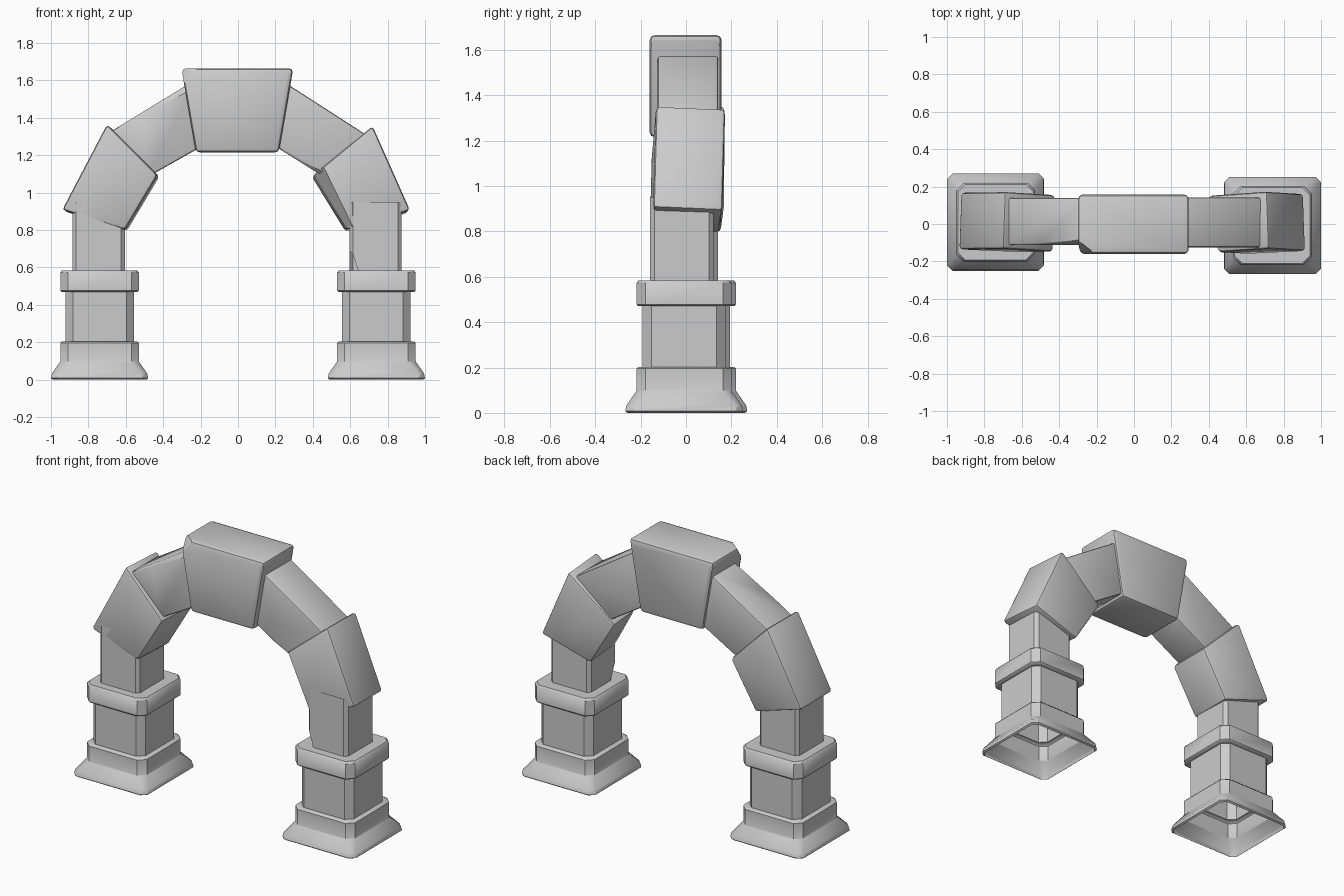
import bpy, bmesh, math
from mathutils import Vector, Matrix

if "Cube" in bpy.data.objects:
    bpy.data.objects.remove(bpy.data.objects["Cube"])

stone = bpy.data.materials.new("grey_stone")
stone.use_nodes = True
GREY = (0.6, 0.6, 0.6, 1)
stone.diffuse_color = GREY
stone.node_tree.nodes["Principled BSDF"].inputs["Base Color"].default_value = GREY


def finish(bm, name, angle):
    mesh = bpy.data.meshes.new(name)
    bmesh.ops.recalc_face_normals(bm, faces=bm.faces)
    bm.to_mesh(mesh)
    bm.free()
    mesh.materials.append(stone)
    ob = bpy.data.objects.new(name, mesh)
    bpy.context.collection.objects.link(ob)
    bpy.ops.object.select_all(action='DESELECT')
    ob.select_set(True)
    bpy.context.view_layer.objects.active = ob
    bpy.ops.object.shade_smooth_by_angle(angle=math.radians(angle))
    return ob


def chip(bm, point, normal):
    """Break off everything beyond a plane and close the break."""
    geom = bm.verts[:] + bm.edges[:] + bm.faces[:]
    cut = bmesh.ops.bisect_plane(bm, geom=geom, plane_co=point, plane_no=normal, clear_outer=True)
    edges = [e for e in cut["geom_cut"] if isinstance(e, bmesh.types.BMEdge)]
    bmesh.ops.holes_fill(bm, edges=edges)


def tube(name, centre, profile, chips=()):
    """Square tube with cut corners; profile rows are half width, height, corner cut."""
    bm = bmesh.new()
    rings = []
    for half, z, c in profile:
        k = half - c
        corners = [(k, -half), (half, -k), (half, k), (k, half),
                   (-k, half), (-half, k), (-half, -k), (-k, -half)]
        rings.append([bm.verts.new((centre[0] + x, centre[1] + y, z)) for x, y in corners])
    for low, high in zip(rings, rings[1:]):
        for i in range(8):
            j = (i + 1) % 8
            bm.faces.new((low[i], low[j], high[j], high[i]))
    for point, normal in chips:
        chip(bm, point, normal)
    finish(bm, name, 40)


def block(name, outline, y0, y1, bevel, tilt=0, twist=0, chips=()):
    """Bevelled arch stone: a front outline in x, z pushed from y0 to y1."""
    bm = bmesh.new()
    front = [bm.verts.new((x, y0, z)) for x, z in outline]
    back = [bm.verts.new((x, y1, z)) for x, z in outline]
    bm.faces.new(front)
    bm.faces.new(back[::-1])
    n = len(outline)
    for i in range(n):
        j = (i + 1) % n
        bm.faces.new((front[j], front[i], back[i], back[j]))
    mid = sum((v.co for v in bm.verts), Vector()) / len(bm.verts)
    turn = Matrix.Rotation(math.radians(tilt), 3, 'X') @ Matrix.Rotation(math.radians(twist), 3, 'Z')
    bmesh.ops.rotate(bm, cent=mid, matrix=turn, verts=bm.verts)
    bmesh.ops.recalc_face_normals(bm, faces=bm.faces)
    bmesh.ops.bevel(bm, geom=bm.edges[:], offset=bevel, segments=2, profile=0.5, affect='EDGES')
    for point, normal in chips:
        chip(bm, point, normal)
    finish(bm, name, 35)


# Pillars: flared foot, plinth, shaft and collar, open underneath
PILLAR = [(.25, 0, .03), (.26, .008, .03), (.255, .033, .03), (.213, .093, .04),
          (.21, .1, .04), (.21, .195, .04), (.203, .203, .04), (.183, .203, .04),
          (.183, .47, .04), (.203, .47, .04), (.21, .478, .04), (.21, .572, .04),
          (.202, .584, .04), (.13, .584, .02)]
NECK = [(.14, .57, .02), (.14, .95, .02)]
neck_break = [((.605, -.13, .64), (-.8, -.55, -.25))]
for side, x, y in (("right", -.74, .01), ("left", .74, -.008)):
    tube(side + "_pillar", (x, y), PILLAR)
    tube(side + "_neck", (x - .005, y - .01), NECK, neck_break if side == "left" else ())

# Lower arch stones, slightly crooked
block("right_lower_stone", [(-.695, 1.362), (-.935, .905), (-.6, .797), (-.425, 1.09)],
      -.142, .162, .018, -1.5, -2,
      [((-.445, -.08, 1.02), (.85, -.35, -.4))])
block("left_lower_stone", [(.715, 1.35), (.915, .9), (.58, .797), (.4, 1.09)],
      -.148, .158, .018, -2.5, 2,
      [((.575, -.12, .84), (-.75, -.55, -.35))])

# Slender haunch stones
block("right_haunch_stone", [(-.7, 1.315), (-.25, 1.59), (-.17, 1.26), (-.48, 1.085)],
      -.113, .14, .012, 0, 0,
      [((-.36, -.108, 1.5), (-.3, -.75, .58))])
block("left_haunch_stone", [(.25, 1.59), (.7, 1.3), (.45, 1.09), (.18, 1.26)],
      -.125, .142, .012, 0, 0,
      [((.36, -.115, 1.15), (-.35, -.6, -.7))])

# Keystone with a broken corner
block("keystone", [(-.3, 1.665), (-.295, 1.62), (-.225, 1.215), (.218, 1.215), (.288, 1.62), (.295, 1.665)],
      -.16, .157, .022, 0, 0,
      [((-.245, -.145, 1.64), (-.55, -.7, .45))])
